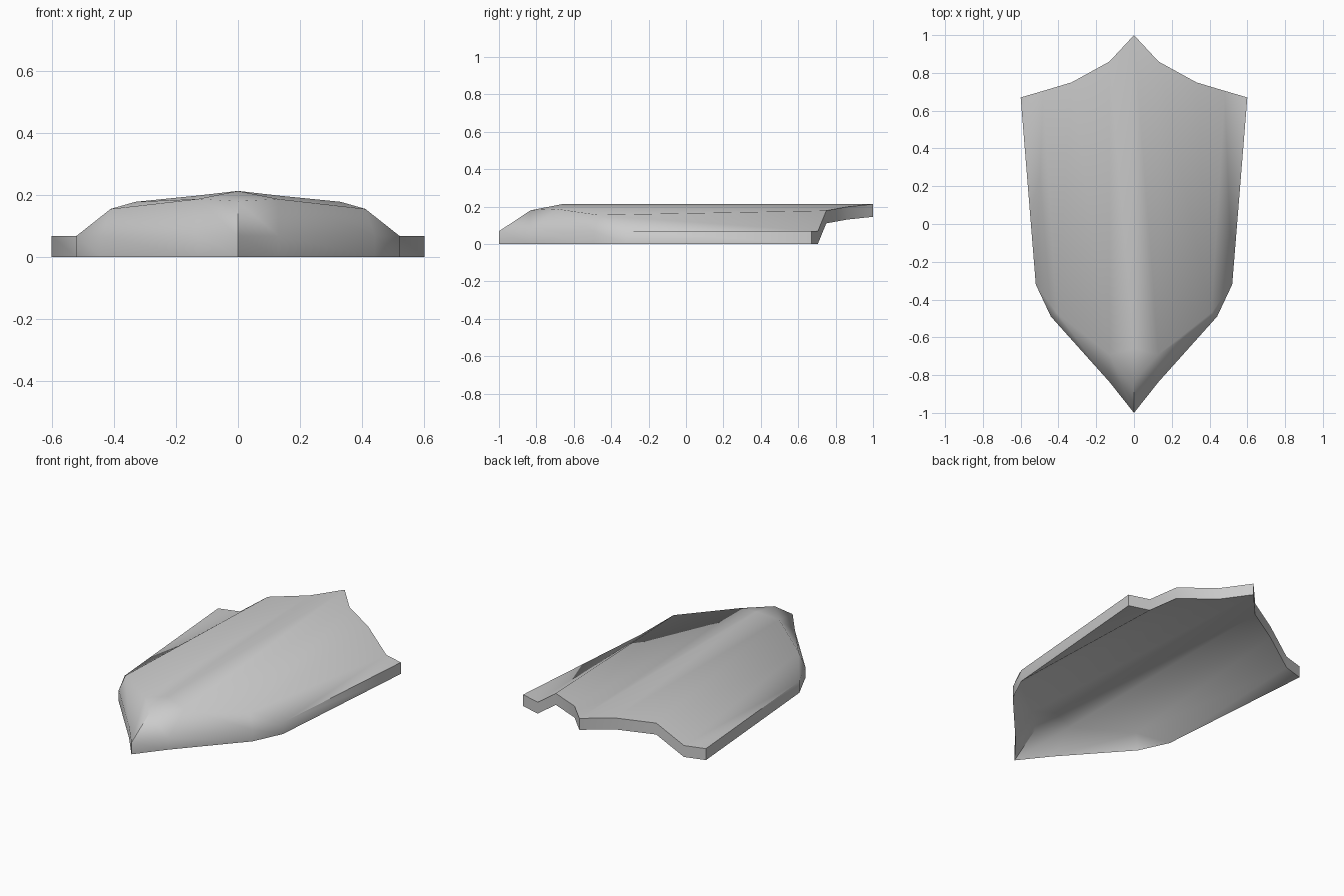
import bpy, bmesh, math
from mathutils import Vector

if "Cube" in bpy.data.objects:
    bpy.data.objects.remove(bpy.data.objects["Cube"])

RIM = 0.068

# Key points of the right half of the shield's outer surface
P = {
    "top": (0, 1, 0.213), "ridge": (0, -0.66, 0.213),
    "nose": (0, -0.83, 0.18), "tip": (0, -1, RIM),
    "c_back": (0.13, 0.86, 0.198), "c_front": (0.13, -0.69, 0.187),
    "a_back": (0.33, 0.75, 0.178), "b_front": (0.41, -0.47, 0.155),
    "wing": (0.48, 0.705, RIM), "corner": (0.6, 0.67, RIM),
    "side": (0.52, -0.32, RIM), "knee": (0.44, -0.49, RIM),
    "chin": (0.13, -0.836, RIM),
}
FACES = [
    "top ridge c_front c_back", "c_back c_front b_front a_back",
    "ridge nose c_front", "nose tip chin c_front",
    "c_front chin knee b_front", "b_front knee side",
    "b_front side wing", "a_back b_front wing", "wing side corner",
]

# Outer surface, both halves
bm = bmesh.new()
for s in (1, -1):
    v = {k: bm.verts.new((s * x, y, z)) for k, (x, y, z) in P.items()}
    for f in FACES:
        loop = [v[k] for k in f.split()]
        bm.faces.new(loop if s > 0 else loop[::-1])
bmesh.ops.remove_doubles(bm, verts=bm.verts[:], dist=0.0005)

# Thickness straight down to the ground
ext = bmesh.ops.extrude_face_region(bm, geom=bm.faces[:])
low = [g for g in ext["geom"] if isinstance(g, bmesh.types.BMVert)]
bmesh.ops.translate(bm, verts=low, vec=Vector((0, 0, -RIM)))
bmesh.ops.recalc_face_normals(bm, faces=bm.faces[:])

mesh = bpy.data.meshes.new("shield")
bm.to_mesh(mesh)
bm.free()
obj = bpy.data.objects.new("shield", mesh)
bpy.context.collection.objects.link(obj)

# Smooth face, crisp rim
bpy.context.view_layer.objects.active = obj
obj.select_set(True)
bpy.ops.object.shade_smooth_by_angle(angle=math.radians(65))
